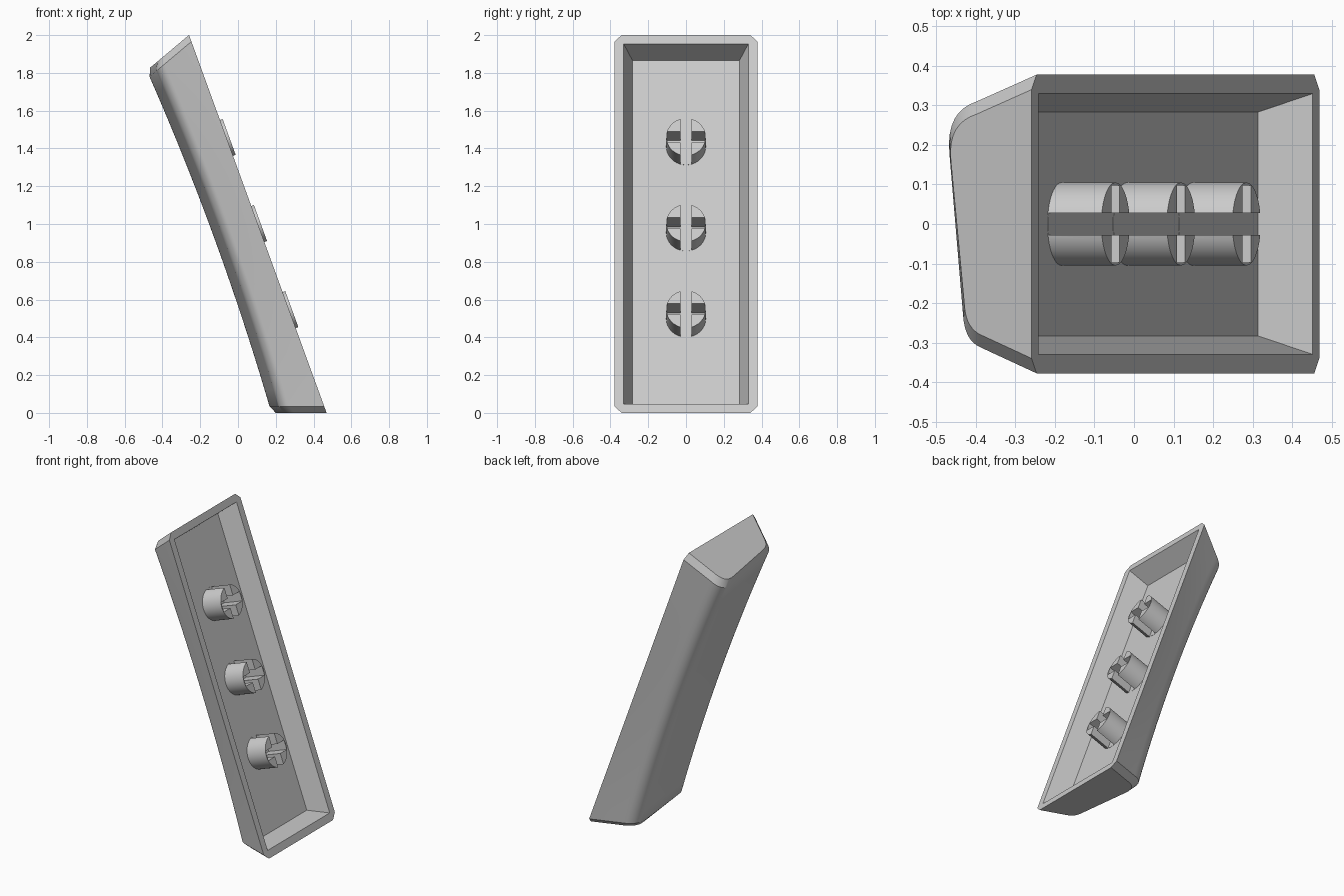
import bpy, bmesh, math
from mathutils import Matrix, Vector

if "Cube" in bpy.data.objects:
    bpy.data.objects.remove(bpy.data.objects["Cube"], do_unlink=True)

mat = bpy.data.materials.new("plain grey")
mat.use_nodes = True
GREY = (0.6, 0.6, 0.6, 1)
mat.diffuse_color = GREY
mat.node_tree.nodes["Principled BSDF"].inputs["Base Color"].default_value = GREY

# Local frame: x along the cap, y across it, z from the open side to the top
TILT = math.radians(20)
s, c = math.sin(TILT), math.cos(TILT)
PLACE = Matrix(((-s, 0, -c, 0.105), (0, 1, 0, 0), (c, 0, -s, 1.0), (0, 0, 0, 1)))
HALF, TAPER, CHAMFER = 1.065, 0.365, 0.037
FLOOR = 0.13


def make_object(name, bm):
    bmesh.ops.recalc_face_normals(bm, faces=bm.faces)
    mesh = bpy.data.meshes.new(name)
    bm.to_mesh(mesh)
    bm.free()
    mesh.materials.append(mat)
    obj = bpy.data.objects.new(name, mesh)
    bpy.context.collection.objects.link(obj)
    return obj


def cut(obj, cutter):
    mod = obj.modifiers.new("cut", "BOOLEAN")
    mod.operation, mod.solver, mod.object = "DIFFERENCE", "EXACT", cutter
    cutter.hide_render = True
    bpy.context.view_layer.objects.active = obj
    bpy.ops.object.modifier_apply(modifier=mod.name)
    bpy.data.objects.remove(cutter, do_unlink=True)


def box(name, size, centre):
    bm = bmesh.new()
    bmesh.ops.create_cube(bm, size=1)
    bmesh.ops.scale(bm, vec=size, verts=bm.verts)
    bmesh.ops.translate(bm, vec=centre, verts=bm.verts)
    return make_object(name, bm)


def finish(obj):
    obj.data.transform(PLACE)
    bpy.ops.object.select_all(action="DESELECT")
    obj.select_set(True)
    bpy.context.view_layer.objects.active = obj
    bpy.ops.object.shade_smooth_by_angle(angle=math.radians(30))


def rounded(a, b, d, steps=8):
    a, b, d = Vector(a), Vector(b), Vector(d)
    return [a * (1 - k) ** 2 + b * 2 * k * (1 - k) + d * k * k
            for k in (i / steps for i in range(steps + 1))]


# Cross-section of the cap: sloping sides, one big and one small rounded shoulder
profile = ([Vector((0.378, 0))]
           + rounded((0.31, 0.187), (0.285, 0.282), (0.18, 0.271))
           + rounded((-0.235, 0.228), (-0.295, 0.222), (-0.312, 0.175))
           + [Vector((-0.378, 0))])


def section(bm, k, end=False):
    """One ring at k from -1 to 1; the end rings are shrunk to form the chamfer."""
    ring = []
    for y, d in profile:
        if end:
            y, d = y * 0.9, d - min(0.02, d * 0.1)
            t = HALF - TAPER * d
        else:
            t = HALF - TAPER * d - CHAMFER
            d -= 0.03 * (1 - k * k) * min(1, d / 0.2)
        ring.append(bm.verts.new((k * t, y, d)))
    return ring


# Outer body, gently dipped along its length
bm = bmesh.new()
STEPS = 20
rings = [section(bm, -1, True)]
rings += [section(bm, -1 + 2 * i / STEPS) for i in range(STEPS + 1)]
rings += [section(bm, 1, True)]
for r0, r1 in zip(rings, rings[1:]):
    for i in range(len(profile) - 1):
        bm.faces.new((r0[i], r0[i + 1], r1[i + 1], r1[i]))
bm.faces.new(rings[0])
bm.faces.new(rings[-1])
bm.faces.new([r[0] for r in rings] + [r[-1] for r in reversed(rings)])
cap = make_object("cap_shell", bm)

# Hollow inside with sloping walls
bm = bmesh.new()
bmesh.ops.create_cube(bm, size=2)
OVER = 0.05
for v in bm.verts:
    d = FLOOR if v.co.z > 0 else -OVER
    v.co = (v.co.x * (1.015 - 0.36 * d), v.co.y * (0.33 - 0.36 * d), d)
cut(cap, make_object("hollow_cutter", bm))
finish(cap)

# Three round stems with cross-shaped sockets
for label, t in (("lower", -0.485), ("middle", 0), ("upper", 0.485)):
    bm = bmesh.new()
    bmesh.ops.create_cone(bm, cap_ends=True, segments=48, radius1=0.105,
                          radius2=0.105, depth=0.155)
    bmesh.ops.translate(bm, vec=(t, 0, 0.0625), verts=bm.verts)
    stem = make_object(label + "_stem", bm)
    cut(stem, box("long_slot", (0.3, 0.056, 0.2), (t, 0, FLOOR - 0.101)))
    cut(stem, box("cross_slot", (0.062, 0.196, 0.2), (t, 0, FLOOR - 0.101)))
    finish(stem)
